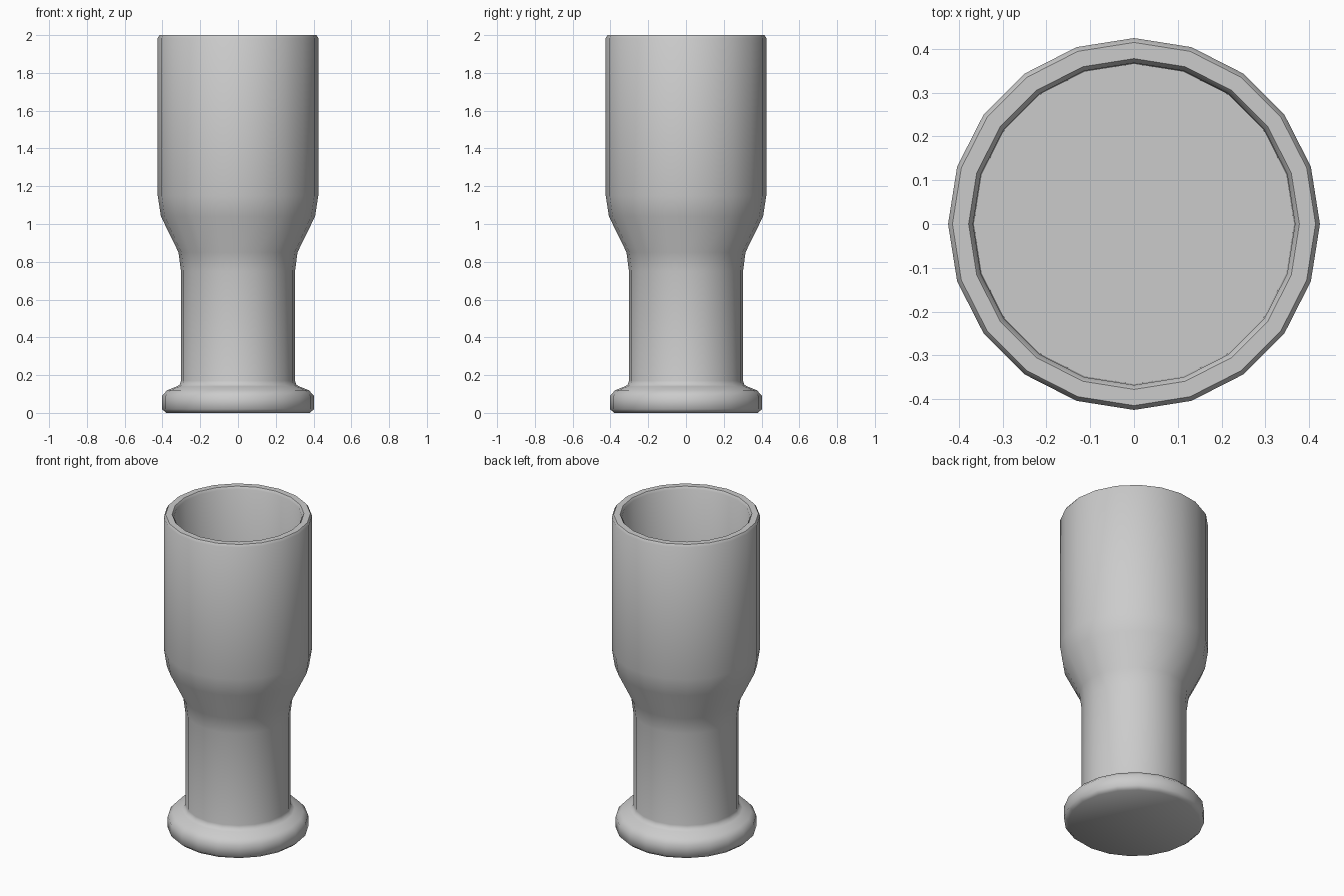
import bpy
import bmesh
import math

SIDES = 20

cube = bpy.data.objects.get("Cube")
if cube:
    bpy.data.objects.remove(cube, do_unlink=True)

# Plain grey material
grey = bpy.data.materials.new("plain_grey")
grey.use_nodes = True
colour = (0.6, 0.6, 0.6, 1)
grey.diffuse_color = colour
grey.node_tree.nodes["Principled BSDF"].inputs["Base Color"].default_value = colour

# Radius and height pairs: foot, stem, flare, bowl, rim, hollow
foot = [(0, 0), (0.38, 0), (0.403, 0.02), (0.403, 0.09), (0.375, 0.12)]
stem = [(0.325, 0.14), (0.308, 0.15), (0.302, 0.17), (0.302, 0.75)]
flare = [(0.315, 0.85), (0.408, 1.04), (0.425, 1.15)]
rim = [(0.425, 1.985), (0.415, 2), (0.378, 2), (0.368, 1.985)]
hollow = [(0.366, 1.15), (0, 1.15)]


def lathe(name, profile):
    """Turn a profile around the z axis into a closed smooth solid."""
    bm = bmesh.new()
    points = [bm.verts.new((r, 0, z)) for r, z in profile]
    edges = [bm.edges.new(pair) for pair in zip(points, points[1:])]
    bmesh.ops.spin(bm, geom=points + edges, cent=(0, 0, 0), axis=(0, 0, 1),
                   angle=math.tau, steps=SIDES, use_duplicate=False)
    bmesh.ops.remove_doubles(bm, verts=bm.verts, dist=0.0005)
    bmesh.ops.recalc_face_normals(bm, faces=bm.faces)
    mesh = bpy.data.meshes.new(name)
    bm.to_mesh(mesh)
    bm.free()
    mesh.materials.append(grey)
    obj = bpy.data.objects.new(name, mesh)
    bpy.context.collection.objects.link(obj)
    bpy.ops.object.select_all(action="DESELECT")
    obj.select_set(True)
    bpy.context.view_layer.objects.active = obj
    bpy.ops.object.shade_smooth_by_angle(angle=math.radians(50))
    return obj


lathe("goblet", foot + stem + flare + rim + hollow)
